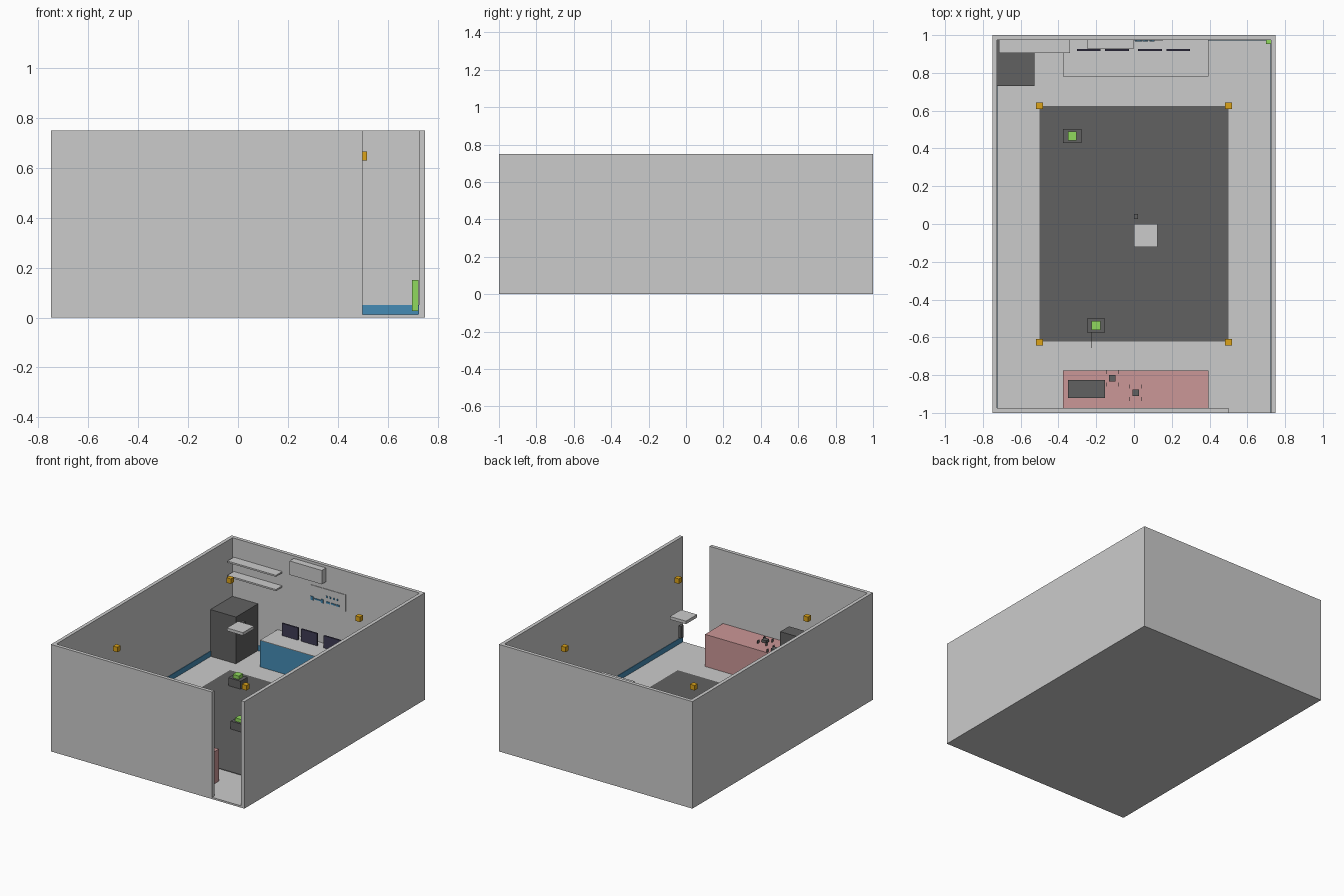
import bpy


def material(name, rgb):
    m = bpy.data.materials.new(name)
    m.diffuse_color = (*rgb, 1)
    return m


BLUE = material("blue", (0.06, 0.26, 0.46))
PINK = material("pink", (0.60, 0.31, 0.31))
DARK = material("charcoal", (0.12, 0.12, 0.12))
NAVY = material("screen_navy", (0.05, 0.045, 0.09))
GREEN = material("green", (0.28, 0.70, 0.11))
ORANGE = material("orange", (0.72, 0.37, 0.01))


def box(name, x, y, z, mat=None):
    """Box from (min, max) extents on each axis."""
    bpy.ops.mesh.primitive_cube_add(size=1, location=[(a + b) / 2 for a, b in (x, y, z)])
    o = bpy.context.object
    o.name = name
    o.scale = [b - a for a, b in (x, y, z)]
    bpy.ops.object.transform_apply(location=False, rotation=False, scale=True)
    if mat:
        o.data.materials.append(mat)
    return o


def block(name, cx, cy, z0, size, mat=None):
    """Box standing on z0, centred on (cx, cy)."""
    sx, sy, sz = size
    return box(name, (cx - sx / 2, cx + sx / 2), (cy - sy / 2, cy + sy / 2), (z0, z0 + sz), mat)


F = 0.0125   # floor top
H = 0.75     # wall height

# Room shell, with a full height doorway at the front right
box("floor", (-0.75, 0.75), (-1, 1), (0, F))
box("left_wall", (-0.75, -0.725), (-1, 1), (0, H))
box("right_wall", (0.725, 0.75), (-1, 1), (0, H))
box("back_wall", (-0.725, 0.725), (0.975, 1), (0, H))
box("front_wall", (-0.725, 0.5), (-1, -0.975), (0, H))

# Skirting boards
box("left_skirting", (-0.726, -0.722), (-0.975, 0.975), (F, 0.05), BLUE)
box("right_skirting", (0.722, 0.726), (-0.999, 0.975), (F, 0.05), BLUE)
box("back_skirting", (-0.722, 0.722), (0.972, 0.976), (F, 0.05), BLUE)

# Floor mat and corner tracking sensors
box("floor_mat", (-0.5, 0.5), (-0.623, 0.625), (F, 0.016), DARK)
for sx in (-1, 1):
    for sy in (-1, 1):
        block("tracking_sensor", sx * 0.5, sy * 0.627, 0.63, (0.035, 0.035, 0.035), ORANGE)

# Back desk with four monitors
box("desk_body", (-0.375, 0.395), (0.78, 0.974), (F, 0.197), BLUE)
box("desk_top", (-0.375, 0.395), (0.78, 0.974), (0.197, 0.2))
for cx in (-0.24, -0.09, 0.085, 0.235):
    block("monitor", cx, 0.922, 0.2, (0.125, 0.011, 0.086), NAVY)

# Equipment rack, wall shelves and air unit
box("equipment_rack", (-0.725, -0.527), (0.73, 0.974), (F, 0.34), DARK)
for z in (0.505, 0.605):
    box("wall_shelf", (-0.715, -0.34), (0.905, 0.976), (z, z + 0.011))
box("air_unit", (-0.25, 0), (0.928, 0.976), (0.635, 0.732))

# Tool board with blue tools
box("tool_board", (-0.12, 0.153), (0.971, 0.976), (0.467, 0.585))
for cx, w, h in ((-0.105, 0.022, 0.025), (-0.06, 0.055, 0.008), (-0.025, 0.018, 0.025),
                 (0.02, 0.03, 0.012), (0.06, 0.03, 0.01), (0.095, 0.025, 0.012)):
    block("hand_tool", cx, 0.969, 0.495 - h / 2, (w, 0.006, h), BLUE)
for i in range(4):
    block("tool_peg", 0.01 + i * 0.027, 0.969, 0.528, (0.011, 0.006, 0.012), BLUE)

# Front counter with a printer
box("counter", (-0.375, 0.395), (-0.974, -0.775), (F, 0.2375), PINK)
box("printer", (-0.35, -0.153), (-0.922, -0.825), (0.2375, 0.384), DARK)

# Two small vehicles on the counter, thin upright wheels
for cx, cy in ((-0.115, -0.817), (0.01, -0.893)):
    block("vehicle_body", cx, cy, 0.243, (0.035, 0.035, 0.018), DARK)
    for sx in (-1, 1):
        for sy in (-1, 1):
            block("vehicle_wheel", cx + sx * 0.032, cy + sy * 0.033, 0.2375,
                  (0.003, 0.022, 0.022), DARK)

# Floor robots with green sensor caps
for cx, cy in ((-0.327, 0.466), (-0.202, -0.537), (0.06, -0.06)):
    block("robot_base", cx, cy, 0.016, (0.096, 0.076, 0.056), DARK)
    block("robot_cap", cx, cy, 0.072, (0.047, 0.047, 0.024), GREEN)
box("robot_arm", (-0.227, -0.224), (-0.657, -0.574), (0.03, 0.045), DARK)

# Overhead projector and its hanging bracket
box("projector", (0, 0.125), (-0.123, 0), (0.71, 0.731))
box("projector_bracket", (0, 0.021), (0.027, 0.054), (0.63, 0.715), DARK)

# Extinguisher in the back right corner
box("extinguisher", (0.698, 0.724), (0.953, 0.974), (0.027, 0.15), GREEN)
